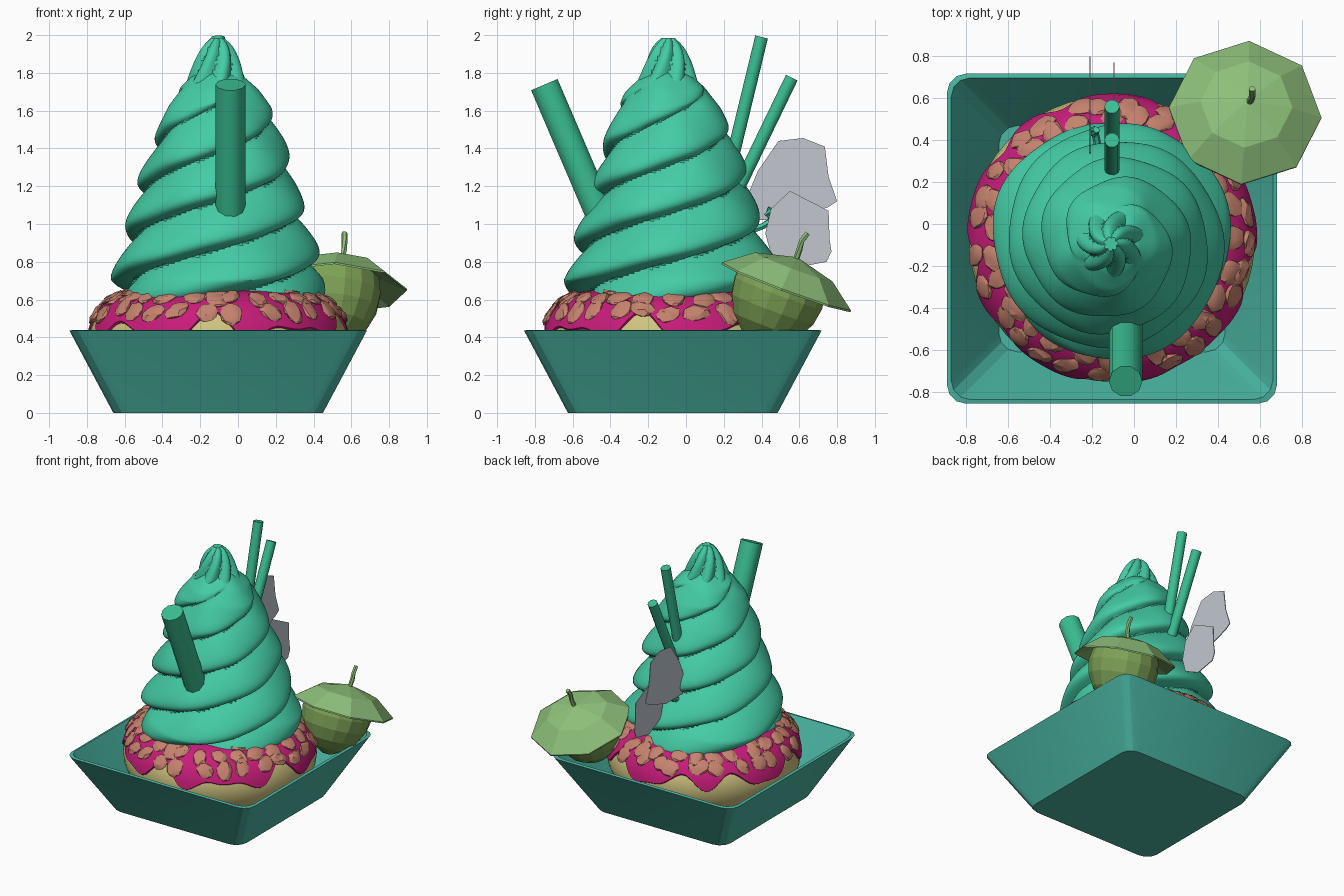
import bpy, bmesh, math, random
from math import sin, cos, pi, radians
from mathutils import Vector, Matrix

random.seed(4)
cube = bpy.data.objects.get("Cube")
if cube:
    bpy.data.objects.remove(cube, do_unlink=True)

CX, CY = -0.105, -0.07   # centre of tray and dessert


def material(name, *srgb):
    lin = [((c / 255 + 0.055) / 1.055) ** 2.4 for c in srgb] + [1]
    m = bpy.data.materials.new(name)
    m.use_nodes = True
    m.diffuse_color = lin
    bsdf = next(n for n in m.node_tree.nodes if n.type == 'BSDF_PRINCIPLED')
    bsdf.inputs["Base Color"].default_value = lin
    return m


TRAY = material("tray teal", 74, 182, 163)
CREAM = material("mint cream", 68, 204, 166)
STRAW = material("straw green", 58, 190, 146)
DOUGH = material("dough", 208, 196, 128)
ICING = material("magenta icing", 200, 28, 122)
NUT = material("nut brown", 198, 130, 110)
CAP = material("cap green", 142, 192, 122)
BODY = material("acorn olive", 126, 162, 86)
GREY = material("card grey", 194, 199, 207)


def finish(name, bm, mat, angle=None):
    bmesh.ops.recalc_face_normals(bm, faces=bm.faces)
    me = bpy.data.meshes.new(name)
    bm.to_mesh(me)
    bm.free()
    me.materials.append(mat)
    ob = bpy.data.objects.new(name, me)
    bpy.context.collection.objects.link(ob)
    if angle:
        bpy.ops.object.select_all(action='DESELECT')
        ob.select_set(True)
        bpy.context.view_layer.objects.active = ob
        bpy.ops.object.shade_smooth_by_angle(angle=radians(angle))
    return ob


def loft(name, rings, mat, angle=None, caps=True, loop=False):
    """Skin a list of equal-length closed rings."""
    bm = bmesh.new()
    rows = [[bm.verts.new(p) for p in ring] for ring in rings]
    n = len(rows[0])
    pairs = list(zip(rows, rows[1:])) + ([(rows[-1], rows[0])] if loop else [])
    for a, b in pairs:
        for i in range(n):
            j = (i + 1) % n
            bm.faces.new((a[i], a[j], b[j], b[i]))
    if caps and not loop:
        bm.faces.new(rows[0])
        bm.faces.new(rows[-1])
    return finish(name, bm, mat, angle)


def lerp_profile(points, t):
    for (a, ra), (b, rb) in zip(points, points[1:]):
        if t <= b:
            return ra + (rb - ra) * (t - a) / (b - a)
    return points[-1][1]


def tube(name, path, r, sides, mat, angle=40):
    rings = []
    pts = [Vector(p) for p in path]
    for i, p in enumerate(pts):
        d = pts[min(i + 1, len(pts) - 1)] - pts[max(i - 1, 0)]
        q = d.to_track_quat('Z', 'Y')
        rings.append([p + q @ Vector((r * cos(2 * pi * k / sides), r * sin(2 * pi * k / sides), 0))
                      for k in range(sides)])
    return loft(name, rings, mat, angle)


# Tray: rounded square, flared walls, hollow
def square_ring(half, z, r=0.09):
    ring = []
    for q in range(4):
        for s in range(4):
            a = pi / 2 * q + pi / 6 * s
            c = pi / 2 * q + pi / 4
            k = (half - r) * math.sqrt(2)
            ring.append((CX + k * cos(c) + r * cos(a), CY + k * sin(c) + r * sin(a), z))
    return ring


loft("tray", [square_ring(0.555, 0), square_ring(0.787, 0.435), square_ring(0.767, 0.44),
              square_ring(0.54, 0.02)], TRAY, 20)


# Doughnut and its dripping icing
def torus_point(a, phi, minor):
    r = 0.43 + minor * cos(phi)
    return Vector((CX + r * cos(a), CY + r * sin(a), 0.385 + minor * sin(phi)))


SEG = 120
angles = [2 * pi * i / SEG for i in range(SEG)]
loft("doughnut", [[torus_point(a, 2 * pi * k / 24, 0.252) for a in angles[::2]]
                  for k in range(24)], DOUGH, 60, loop=True)


def icing_edge(a):
    wave = sin(9 * a + 0.6) + 0.6 * sin(14 * a + 2) + 0.5 * sin(5 * a)
    return radians(14 - 11 * wave)


icing = []
for k in range(13):
    t = k / 12
    icing.append([torus_point(a, radians(125) * (1 - t) + icing_edge(a) * t, 0.263) for a in angles])
icing.append([torus_point(a, icing_edge(a) - 0.05, 0.24) for a in angles])
loft("icing", icing, ICING, 60, caps=False)

# Flat nut flakes stuck round the upper icing
bm = bmesh.new()
for count, tilt, spread in ((27, 36, 6), (27, 56, 5), (9, 74, 4)):
    for i in range(count):
        a = 2 * pi * (i + random.uniform(-0.3, 0.3)) / count
        phi = radians(tilt + random.uniform(-spread, spread))
        normal = Vector((cos(a) * cos(phi), sin(a) * cos(phi), sin(phi)))
        rot = normal.to_track_quat('Z', 'Y').to_matrix().to_4x4()
        size = (random.uniform(0.06, 0.08), random.uniform(0.046, 0.06), 0.016)
        mat = (Matrix.Translation(torus_point(a, phi, 0.264)) @ rot
               @ Matrix.Rotation(random.uniform(0, pi), 4, 'Z') @ Matrix.Diagonal((*size, 1)))
        new = bmesh.ops.create_icosphere(bm, subdivisions=2, radius=1, matrix=mat)["verts"]
        for v in new:
            v.co += Vector([random.uniform(-0.005, 0.005) for _ in range(3)])
finish("nut_flakes", bm, NUT, 25)

# Whipped swirl: three ridges winding up a tapering body
body = [(0.56, 0.5), (0.66, 0.56), (0.75, 0.58), (1.0, 0.505), (1.25, 0.435), (1.5, 0.35),
        (1.66, 0.28), (1.74, 0.22), (1.8, 0.14), (1.84, 0.03)]
swirl = []
for k in range(121):
    z = 0.56 + 1.28 * k / 120
    radius = lerp_profile(body, z)
    ring = []
    for i in range(84):
        a = 2 * pi * i / 84
        bulge = abs(sin(1.5 * a - pi * z / 0.255 + 0.43))
        r = radius * (0.79 + 0.21 * bulge ** 0.8) + 0.006 * sin(5 * a + 9 * z)
        droop = 0.05 * bulge * min(1, radius / 0.3)
        ring.append((CX + r * cos(a), CY - 0.02 * (z - 0.6) + r * sin(a), z - droop))
    swirl.append(ring)
loft("cream_swirl", swirl, CREAM, 35)

# Fluted, twisted tip
tip_profile = [(1.6, 0.21), (1.75, 0.165), (1.87, 0.12), (1.93, 0.09), (1.965, 0.06), (1.985, 0.035)]
tip = []
for k in range(17):
    z = 1.6 + 0.385 * k / 16
    ring = []
    for i in range(56):
        a = 2 * pi * i / 56
        r = lerp_profile(tip_profile, z) * (0.74 + 0.26 * abs(sin(3.5 * (a - 3 * z))))
        ring.append((-0.11 + r * cos(a), -0.095 + r * sin(a), z))
    tip.append(ring)
loft("cream_tip", tip, CREAM, 35)

# Straws
tube("front_wafer_roll", [(-0.04, -0.34, 0.78), (-0.04, -0.75, 1.738)], 0.08, 10, STRAW)
tube("back_straw_tall", [(-0.105, 0.18, 1.08), (-0.105, 0.4, 1.99)], 0.036, 10, STRAW)
tube("back_straw_short", [(-0.105, 0.2, 1.03), (-0.105, 0.56, 1.775)], 0.036, 10, STRAW)

# Small curl of cream behind
tube("cream_curl", [(-0.17, 0.25, 0.96), (-0.17, 0.36, 0.97), (-0.18, 0.41, 0.99),
                    (-0.19, 0.45, 1.02), (-0.19, 0.43, 1.05), (-0.18, 0.45, 1.08)], 0.018, 6, CREAM)

# Thin upright shards
shards = {
    "upper_shard": (-0.21, [(0.33, 1.16), (0.38, 1.28), (0.49, 1.44), (0.62, 1.455), (0.735, 1.41),
                            (0.755, 1.25), (0.8, 1.12), (0.755, 1.09), (0.55, 1.02), (0.34, 1.02)]),
    "lower_shard": (-0.095, [(0.45, 1.08), (0.55, 1.175), (0.755, 1.07), (0.76, 0.92), (0.77, 0.855),
                             (0.745, 0.8), (0.59, 0.77), (0.45, 0.84), (0.42, 0.95)]),
}
for name, (x, outline) in shards.items():
    loft(name, [[(x + dx, y, z) for y, z in outline] for dx in (-0.003, 0.003)], GREY)

# Acorn: tilted faceted cup, octagonal cap and bent stem
axis = Vector((0.06, 0.37, 1)).normalized()
tilt = axis.to_track_quat('Z', 'Y').to_matrix().to_4x4()
cap_place = Matrix.Translation((0.53, 0.53, 0.665)) @ tilt
body_place = Matrix.Translation((0.51, 0.5, 0.665)) @ tilt


def tilted_rings(place, profile, sides, phase=0.0):
    return [[place @ Vector((r * cos(2 * pi * i / sides + phase), r * sin(2 * pi * i / sides + phase), h))
             for i in range(sides)] for r, h in profile]


loft("acorn_cap", tilted_rings(cap_place, [(0.03, 0.08), (0.2, 0.06), (0.365, -0.005), (0.365, 0.005),
                                           (0.22, 0.115), (0.02, 0.165)], 8, 0.1), CAP)
loft("acorn_body", tilted_rings(body_place, [(0.235, 0.06), (0.25, -0.03), (0.235, -0.12), (0.19, -0.21),
                                             (0.12, -0.28), (0.04, -0.33)], 16), BODY)
tube("acorn_stem", [cap_place @ Vector(p) for p in ((-0.01, 0, 0.14), (-0.02, 0, 0.21), (-0.02, 0.005, 0.26),
                                                     (-0.015, -0.01, 0.31))], 0.016, 6, CAP)
